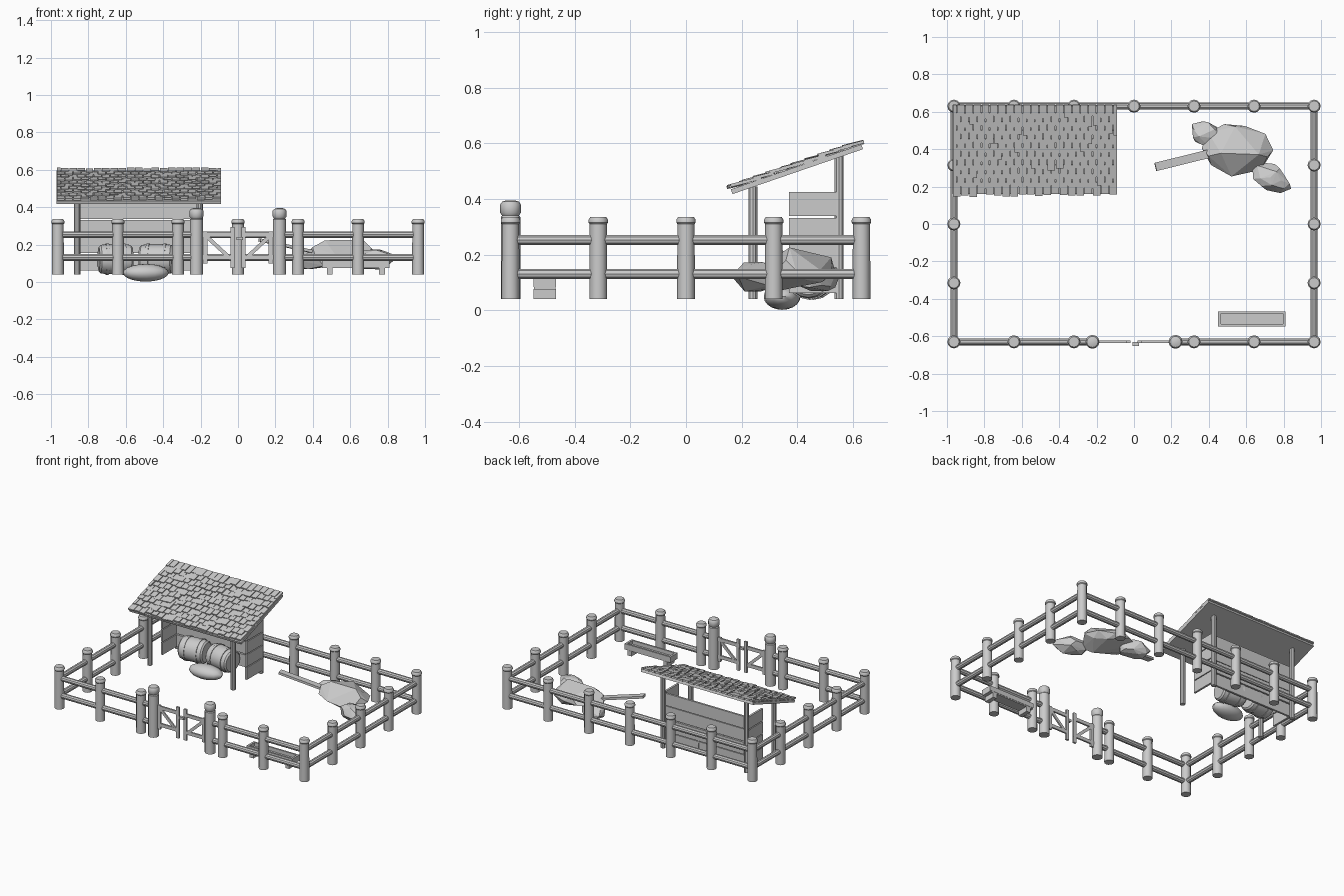
import bpy, bmesh, math, random
from mathutils import Vector, Matrix

if "Cube" in bpy.data.objects:
    bpy.data.objects.remove(bpy.data.objects["Cube"])
random.seed(4)


def finish(name, bm, smooth=False):
    bmesh.ops.recalc_face_normals(bm, faces=bm.faces[:])
    me = bpy.data.meshes.new(name)
    bm.to_mesh(me)
    bm.free()
    ob = bpy.data.objects.new(name, me)
    bpy.context.collection.objects.link(ob)
    if smooth:
        bpy.ops.object.select_all(action='DESELECT')
        ob.select_set(True)
        bpy.context.view_layer.objects.active = ob
        bpy.ops.object.shade_smooth_by_angle(angle=math.radians(35))
    return ob


def box(bm, c, s, rot=None):
    m = Matrix.Translation(c) @ (rot or Matrix()) @ Matrix.Diagonal((*s, 1))
    bmesh.ops.create_cube(bm, size=1, matrix=m)


def frame(a, b):
    a, b = Vector(a), Vector(b)
    return (a + b) / 2, (b - a).length, (b - a).to_track_quat('X', 'Z').to_matrix().to_4x4()


def beam(bm, a, b, w, h):
    c, l, r = frame(a, b)
    box(bm, c, (l, w, h), r)


def lathe(bm, profile, mat, n=12):
    # profile of (radius, height) revolved around local z, capped at both ends
    rings = [[bm.verts.new(mat @ Vector((r * math.cos(2 * math.pi * i / n),
                                         r * math.sin(2 * math.pi * i / n), z)))
              for i in range(n)] for r, z in profile]
    for p, q in zip(rings, rings[1:]):
        for i in range(n):
            bm.faces.new((p[i], p[(i + 1) % n], q[(i + 1) % n], q[i]))
    bm.faces.new(rings[0][::-1])
    bm.faces.new(rings[-1])


def rod(bm, a, b, r, n=10):
    a, b = Vector(a), Vector(b)
    m = Matrix.Translation(a) @ (b - a).to_track_quat('Z', 'Y').to_matrix().to_4x4()
    lathe(bm, [(r, 0), (r, (b - a).length)], m, n)


X, Y = 0.963, 0.63

# fence posts
bm = bmesh.new()
spots = [(x * 0.321, s * Y) for s in (-1, 1) for x in range(-3, 4) if s > 0 or x]
spots += [(s * X, y) for s in (-1, 1) for y in (-0.315, 0, 0.315)]
for x, y in spots:
    lathe(bm, [(0.032, 0.04), (0.031, 0.31), (0.035, 0.315), (0.035, 0.325), (0.028, 0.336)],
          Matrix.Translation((x, y, 0)))
finish("fence_posts", bm, True)

# taller gate posts with rounded caps
bm = bmesh.new()
for x in (-0.222, 0.222):
    lathe(bm, [(0.035, 0.04), (0.035, 0.335), (0.03, 0.34), (0.037, 0.35), (0.037, 0.38),
               (0.03, 0.39), (0.015, 0.395)], Matrix.Translation((x, -Y, 0)))
finish("gate_posts", bm, True)

# fence rails
bm = bmesh.new()
for z in (0.131, 0.253):
    rod(bm, (-X, Y, z), (X, Y, z), 0.019)
    for s in (-1, 1):
        rod(bm, (s * X, -Y, z), (s * X, Y, z), 0.019)
        rod(bm, (s * X, -Y, z), (s * 0.22, -Y, z), 0.019)
finish("fence_rails", bm, True)

# double gate with braces and latch
bm = bmesh.new()
for s in (-1, 1):
    for z in (0.131, 0.253):
        beam(bm, (s * 0.2, -Y, z), (s * 0.018, -Y, z), 0.012, 0.024)
    box(bm, (s * 0.03, -Y, 0.185), (0.022, 0.014, 0.22))
    box(bm, (s * 0.175, -Y, 0.185), (0.022, 0.014, 0.17))
    beam(bm, (s * 0.17, -Y, 0.245), (s * 0.04, -Y, 0.125), 0.01, 0.02)
box(bm, (0.01, -Y - 0.012, 0.232), (0.035, 0.02, 0.016))
finish("gate_leaves", bm)

# shelter posts and top beams
bm = bmesh.new()
for x in (-0.86, -0.205):
    rod(bm, (x, 0.24, 0.04), (x, 0.24, 0.445), 0.017)
    rod(bm, (x, 0.55, 0.04), (x, 0.55, 0.56), 0.017)
finish("shelter_posts", bm, True)

# shelter back and side planks
bm = bmesh.new()
for i in range(4):
    z = 0.105 + i * 0.092
    box(bm, (-0.533, 0.53 + 0.004 * (i % 2), z), (0.67, 0.014, 0.086))
    for x in (-0.858, -0.196):
        box(bm, (x, 0.455, z), (0.014, 0.17, 0.086))
finish("shelter_planks", bm)

# sloping roof deck
ang = math.radians(19)
slope = Matrix.Translation((-0.53, 0.165, 0.422)) @ Matrix.Rotation(ang, 4, 'X')
bm = bmesh.new()
box(bm, (0, 0.248, 0.004), (0.88, 0.496, 0.018))
bm.transform(slope)
finish("roof_deck", bm)

# staggered shingles
bm = bmesh.new()
tilt = Matrix.Rotation(-math.radians(5), 4, 'X')
rows, cols = 10, 20
for r in range(rows):
    off = 0.022 if r % 2 else 0
    for c in range(cols + (r % 2)):
        w = 0.88 / cols
        x0 = max(-0.44, -0.44 + c * w - off)
        x1 = min(0.44, -0.44 + (c + 1) * w - off)
        start = r * 0.049 + random.uniform(-0.013, 0.006)
        end = min(0.507, r * 0.049 + 0.068)
        box(bm, ((x0 + x1) / 2, (start + end) / 2, 0.021 + random.uniform(-0.002, 0.003)),
            (x1 - x0 - 0.004, end - start, 0.011), tilt)
bm.transform(slope)
finish("roof_shingles", bm)

# banded rolls under the shelter
for k, (x, yaw) in enumerate(((-0.655, 6), (-0.435, -8))):
    m = (Matrix.Translation((x, 0.45, 0.122)) @ Matrix.Rotation(math.radians(yaw), 4, 'Z')
         @ Matrix.Rotation(math.pi / 2, 4, 'Y'))
    bm = bmesh.new()
    prof = [(0.066, -0.09), (0.076, -0.08), (0.08, -0.05), (0.08, 0.05), (0.076, 0.08), (0.066, 0.09)]
    lathe(bm, prof, m, 16)
    for z in (-0.045, 0.045):
        lathe(bm, [(0.084, z - 0.008), (0.084, z + 0.008)], m, 16)
    finish("storage_roll_%d" % (k + 1), bm, True)

# soft sack lying in front
bm = bmesh.new()
bmesh.ops.create_uvsphere(bm, u_segments=16, v_segments=10, radius=1,
                          matrix=Matrix.Translation((-0.493, 0.345, 0.049))
                          @ Matrix.Rotation(math.radians(4), 4, 'Z')
                          @ Matrix.Diagonal((0.122, 0.066, 0.047, 1)))
finish("sack", bm, True)

# faceted rock heap
rocks = [((0.56, 0.40, 0.145), (0.2, 0.145, 0.09), -15),
         ((0.40, 0.475, 0.115), (0.105, 0.075, 0.06), -20),
         ((0.73, 0.25, 0.12), (0.125, 0.075, 0.06), -18)]
for k, (c, s, yaw) in enumerate(rocks):
    bm = bmesh.new()
    bmesh.ops.create_icosphere(bm, subdivisions=2, radius=1)
    pts = [v.co.copy() for v in bm.verts if random.random() < 0.6]
    bm.clear()
    for p in pts:
        bm.verts.new(p * random.uniform(0.88, 1.06))
    hull = bmesh.ops.convex_hull(bm, input=bm.verts[:])
    bmesh.ops.delete(bm, geom=[v for v in bm.verts if not v.link_faces], context='VERTS')
    bm.transform(Matrix.Translation(c) @ Matrix.Rotation(math.radians(yaw), 4, 'Z')
                 @ Matrix.Diagonal((*s, 1)))
    finish("rock_%d" % (k + 1), bm)

# board leaning on the heap
bm = bmesh.new()
beam(bm, (0.115, 0.305, 0.225), (0.5, 0.4, 0.14), 0.045, 0.016)
finish("leaning_board", bm)

# open feeding trough on two feet
bm = bmesh.new()
cx, cy = 0.63, -0.507
box(bm, (cx, cy, 0.083), (0.36, 0.076, 0.016))
for s in (-1, 1):
    box(bm, (cx, cy + s * 0.034, 0.1), (0.36, 0.012, 0.034))
    box(bm, (cx + s * 0.173, cy, 0.1), (0.014, 0.076, 0.034))
    box(bm, (cx + s * 0.14, cy, 0.058), (0.03, 0.08, 0.036))
finish("trough", bm)
